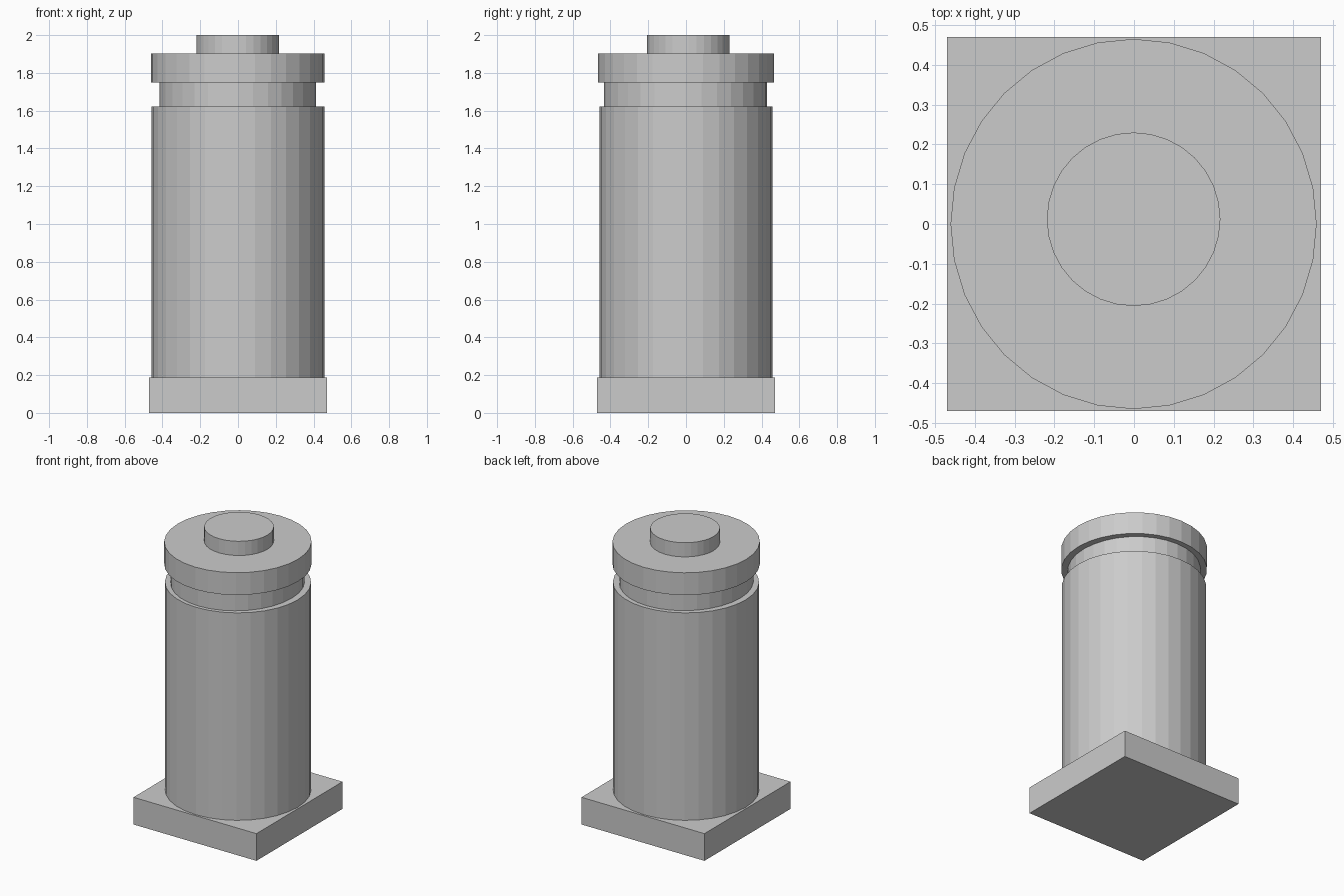
import bpy

if "Cube" in bpy.data.objects:
    bpy.data.objects.remove(bpy.data.objects["Cube"])


def drum(name, rx, ry, z0, z1, cx=0.0, cy=0.0):
    """Flat-shaded 32-sided elliptical cylinder between two heights."""
    bpy.ops.mesh.primitive_cylinder_add(
        vertices=32, radius=1, depth=1, location=(cx, cy, (z0 + z1) / 2))
    ob = bpy.context.object
    ob.name = name
    ob.scale = (rx, ry, z1 - z0)
    bpy.ops.object.transform_apply(location=False, rotation=False, scale=True)
    return ob


# Square plinth
bpy.ops.mesh.primitive_cube_add(size=1, location=(0, 0, 0.094))
plinth = bpy.context.object
plinth.name = "square_base"
plinth.scale = (0.94, 0.94, 0.188)
bpy.ops.object.transform_apply(location=False, rotation=False, scale=True)

# Stacked round parts
drum("main_body", 0.458, 0.458, 0.188, 1.622)
drum("neck", 0.415, 0.431, 1.622, 1.748, cx=-0.001, cy=-0.002)
drum("cap", 0.460, 0.465, 1.748, 1.902, cx=-0.001)
drum("top_knob", 0.218, 0.218, 1.902, 2.0, cx=-0.001, cy=0.012)
